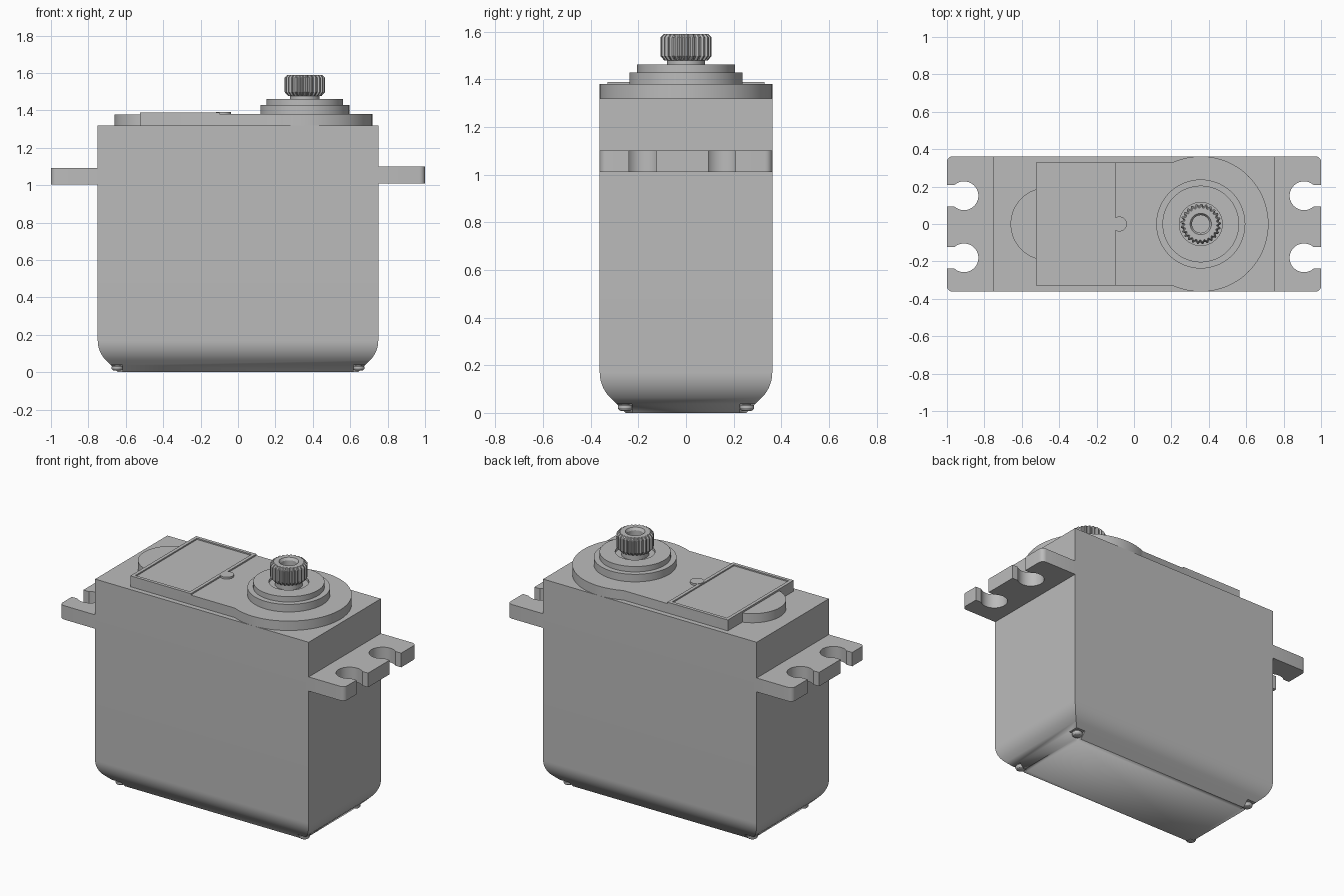
import bpy, bmesh
from math import sin, cos, pi, radians, asin

cube = bpy.data.objects.get("Cube")
if cube:
    bpy.data.objects.remove(cube, do_unlink=True)

GREY = (0.5, 0.5, 0.5, 1)
grey = bpy.data.materials.new("plain_grey")
grey.use_nodes = True
grey.diffuse_color = GREY
grey.node_tree.nodes["Principled BSDF"].inputs["Base Color"].default_value = GREY


def finish(name, bm, angle=30):
    bmesh.ops.recalc_face_normals(bm, faces=bm.faces)
    mesh = bpy.data.meshes.new(name)
    bm.to_mesh(mesh)
    bm.free()
    mesh.materials.append(grey)
    obj = bpy.data.objects.new(name, mesh)
    bpy.context.collection.objects.link(obj)
    bpy.ops.object.select_all(action='DESELECT')
    obj.select_set(True)
    bpy.context.view_layer.objects.active = obj
    bpy.ops.object.shade_smooth_by_angle(angle=radians(angle))
    return obj


def loft(name, rings, angle=30):
    """Skin equal-length rings of points and cap both ends."""
    bm = bmesh.new()
    rows = [[bm.verts.new(p) for p in ring] for ring in rings]
    n = len(rows[0])
    for a, b in zip(rows, rows[1:]):
        for i in range(n):
            j = (i + 1) % n
            bm.faces.new((a[i], a[j], b[j], b[i]))
    bm.faces.new(rows[0])
    bm.faces.new(rows[-1])
    return finish(name, bm, angle)


def prism(name, outline, z0, z1):
    return loft(name, [[(x, y, z) for x, y in outline] for z in (z0, z1)])


def lathe(name, profile, cx, cy=0, n=72, tooth=None, angle=30):
    """Spin (radius, z) points; tooth(i) scales the outer radius."""
    rings = []
    for r, z in profile:
        ring = []
        for i in range(n):
            a = 2 * pi * i / n
            k = r * tooth(i) if tooth and r > 0.09 else r
            ring.append((cx + k * cos(a), cy + k * sin(a), z))
        rings.append(ring)
    return loft(name, rings, angle)


def arc(cx, cy, r, a0, a1, n):
    return [(cx + r * cos(a0 + (a1 - a0) * i / n),
             cy + r * sin(a0 + (a1 - a0) * i / n)) for i in range(n + 1)]


def rect(x0, x1, y0, y1):
    return [(x0, y0), (x1, y0), (x1, y1), (x0, y1)]


HX, HY = 0.75, 0.362
SHAFT = 0.357

# Case: box with a rounded, tapering underside
R, TURN = 0.15, 0.17
steps = [(R * (1 - cos(a)), TURN - R * sin(a))
         for a in [radians(45 - 5 * i) for i in range(10)]]
steps = [(steps[0][0] + steps[0][1], 0)] + steps + [(0, 1.32)]
case = loft("case", [[(x, y, z) for x, y in rect(d - HX, HX - d, d - HY, HY - d)]
                     for d, z in steps])

# Screw pockets and screws at the bottom corners
bottom_screw = [(0.018, 0.008), (0.026, 0.012), (0.031, 0.02), (0.031, 0.03),
                (0.026, 0.036), (0.018, 0.036), (0.018, 0.06)]
for sx, xname in ((-1, "right"), (1, "left")):
    for sy, yname in ((-1, "front"), (1, "back")):
        xs = sorted((sx * 0.617, sx * 0.8))
        ys = sorted((sy * 0.226, sy * 0.4))
        cutter = prism("pocket_cutter", rect(*xs, *ys), -0.1, 0.038)
        cutter.hide_render = True
        mod = case.modifiers.new("pocket", 'BOOLEAN')
        mod.operation = 'DIFFERENCE'
        mod.solver = 'EXACT'
        mod.object = cutter
        bpy.context.view_layer.objects.active = case
        bpy.ops.object.modifier_apply(modifier=mod.name)
        bpy.data.objects.remove(cutter, do_unlink=True)
        lathe(f"screw_{yname}_{xname}", bottom_screw, sx * 0.645, sy * 0.255, 24)

# Mounting ears with two keyhole slots each
SLOT_X, SLOT_R, GAP = 0.909, 0.077, 0.0575
open_a = asin(GAP / SLOT_R)


def ear_outline(sx):
    c = 0.03
    pts = [(HX - 0.02, -HY)] + arc(1 - c, c - HY, c, -pi / 2, 0, 5)
    for y in (-0.181, 0.151):
        pts.append((1, y - GAP))
        pts += arc(SLOT_X, y, SLOT_R, -open_a, open_a - 2 * pi, 28)
        pts.append((1, y + GAP))
    pts += arc(1 - c, HY - c, c, 0, pi / 2, 5) + [(HX - 0.02, HY)]
    return [(sx * x, y) for x, y in pts]


prism("ear_left", ear_outline(1), 1.01, 1.10)
prism("ear_right", ear_outline(-1), 1.005, 1.093)

# Top cover: straight sides, large round end and a small round tongue
EDGE, SIDE = -0.525, 0.33
big = asin(SIDE / HY)
outline = [(EDGE, -SIDE)] + arc(SHAFT, 0, HY, big - pi, pi - big, 56) + [(EDGE, SIDE)]
prism("top_cover", outline, 1.32, 1.38)
tongue_a = asin(0.185 / 0.194)
prism("cover_tongue", arc(-0.466, 0, 0.194, pi - tongue_a, pi + tongue_a, 28),
      1.32, 1.378)

# Raised label frame with a sunken panel
bm = bmesh.new()
base = [bm.verts.new((x, y, 1.37)) for x, y in rect(EDGE, -0.1, -SIDE, SIDE)]
face = bm.faces.new(base)
ext = bmesh.ops.extrude_face_region(bm, geom=[face])
top = [g for g in ext["geom"] if isinstance(g, bmesh.types.BMFace)][0]
bmesh.ops.translate(bm, verts=top.verts, vec=(0, 0, 0.019))
bmesh.ops.inset_individual(bm, faces=[top], thickness=0.03)
walls = bmesh.ops.extrude_face_region(bm, geom=[top])
floor = [g for g in walls["geom"] if isinstance(g, bmesh.types.BMFace)][0]
bmesh.ops.translate(bm, verts=floor.verts, vec=(0, 0, -0.008))
bmesh.ops.delete(bm, geom=[f for f in [top] if f.is_valid], context='FACES')
finish("label_frame", bm)
lathe("label_nub", [(0.04, 1.37), (0.04, 1.392)], -0.078, 0, 32)

# Stepped collar around the output shaft, with a shallow well
lathe("shaft_collar", [(0.238, 1.37), (0.238, 1.428), (0.205, 1.428), (0.205, 1.462),
                       (0.115, 1.462), (0.115, 1.445), (0.05, 1.445)], SHAFT)

# Splined output shaft with a screw hole
TEETH = 25
lathe("output_shaft", [(0.08, 1.44), (0.08, 1.478), (0.091, 1.478), (0.108, 1.498),
                       (0.108, 1.575), (0.094, 1.59), (0.057, 1.59), (0.047, 1.575),
                       (0.047, 1.5)], SHAFT, n=TEETH * 4,
      tooth=lambda i: 1 if i % 4 < 2 else 0.91, angle=20)
